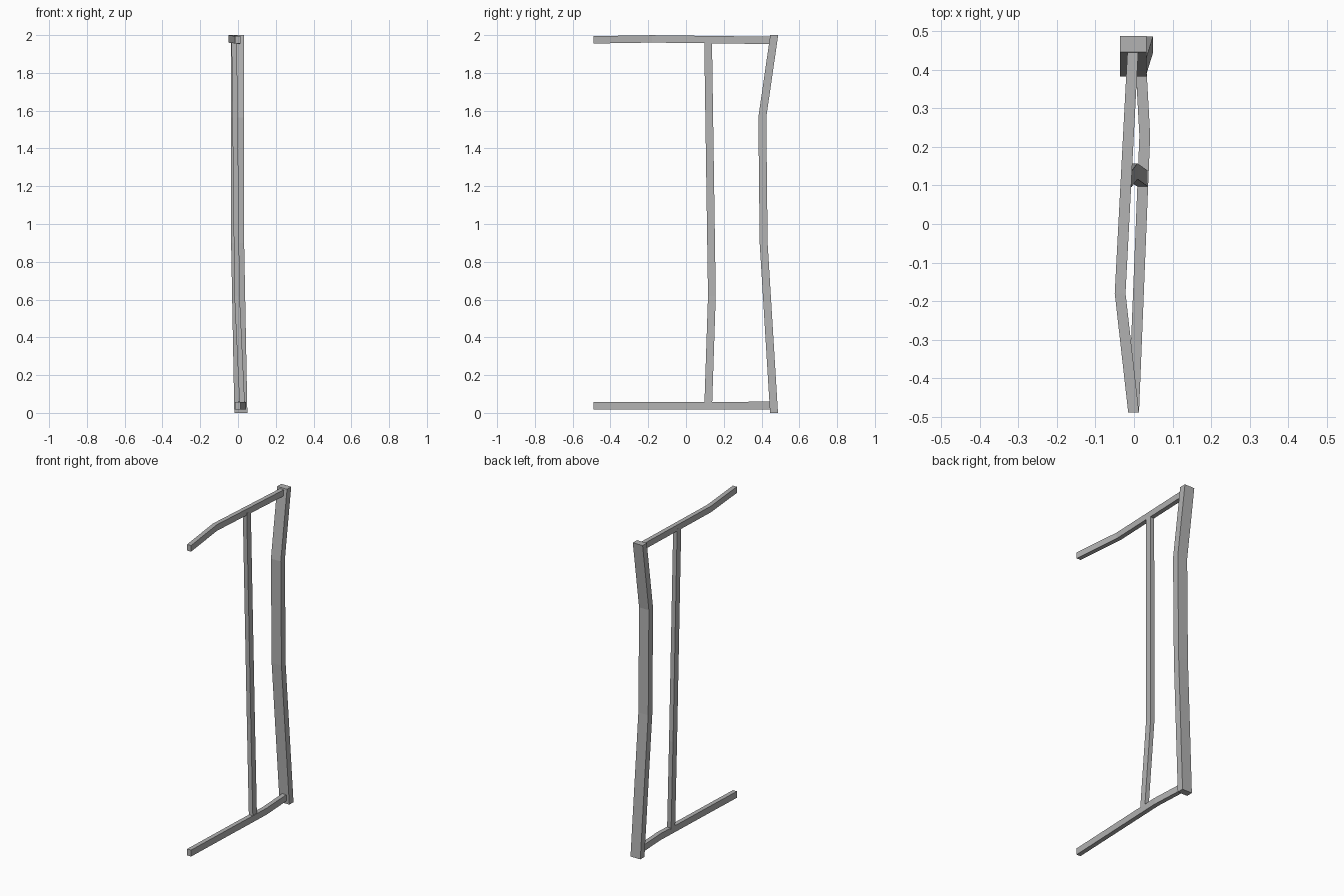
import bpy
import bmesh
from mathutils import Vector

cube = bpy.data.objects.get("Cube")
if cube:
    bpy.data.objects.remove(cube, do_unlink=True)

grey = bpy.data.materials.new("plain grey")
grey.use_nodes = True
colour = (0.45, 0.45, 0.45, 1)
grey.diffuse_color = colour
grey.node_tree.nodes["Principled BSDF"].inputs["Base Color"].default_value = colour


def bent_beam(name, path, side, other):
    """Rectangular beam swept along a bent path; side and other are its cross-section edges."""
    u, v = Vector(side) / 2, Vector(other) / 2
    bm = bmesh.new()
    rings = []
    for point in path:
        p = Vector(point)
        rings.append([bm.verts.new(p + a * u + b * v)
                      for a, b in ((-1, -1), (1, -1), (1, 1), (-1, 1))])
    for low, high in zip(rings, rings[1:]):
        for i in range(4):
            j = (i + 1) % 4
            bm.faces.new((low[i], low[j], high[j], high[i]))
    bm.faces.new(rings[0])
    bm.faces.new(rings[-1])
    bmesh.ops.recalc_face_normals(bm, faces=bm.faces)
    mesh = bpy.data.meshes.new(name)
    bm.to_mesh(mesh)
    bm.free()
    mesh.materials.append(grey)
    obj = bpy.data.objects.new(name, mesh)
    bpy.context.collection.objects.link(obj)
    return obj


X, Y, Z = Vector((1, 0, 0)), Vector((0, 1, 0)), Vector((0, 0, 1))

# Wide rear post, leaning back at both ends
bent_beam("rear_post",
          [(0.015, 0.466, 0), (-0.002, 0.411, 0.9), (-0.002, 0.404, 1.565), (-0.002, 0.467, 2)],
          X * 0.069, Y * 0.042)

# Thin inner strut between the two arms
bent_beam("inner_strut",
          [(0.022, 0.118, 0.05), (-0.005, 0.137, 0.62), (-0.02, 0.117, 1.97)],
          X * 0.028, Y * 0.041)

# Upper and lower arms reaching forward
bent_beam("upper_arm",
          [(-0.001, -0.49, 1.975), (-0.036, -0.18, 1.98), (-0.003, 0.447, 1.972)],
          X * 0.028, Z * 0.039)
bent_beam("lower_arm",
          [(-0.001, -0.49, 0.038), (0.028, 0.23, 0.038), (0.016, 0.447, 0.039)],
          X * 0.028, Z * 0.041)
